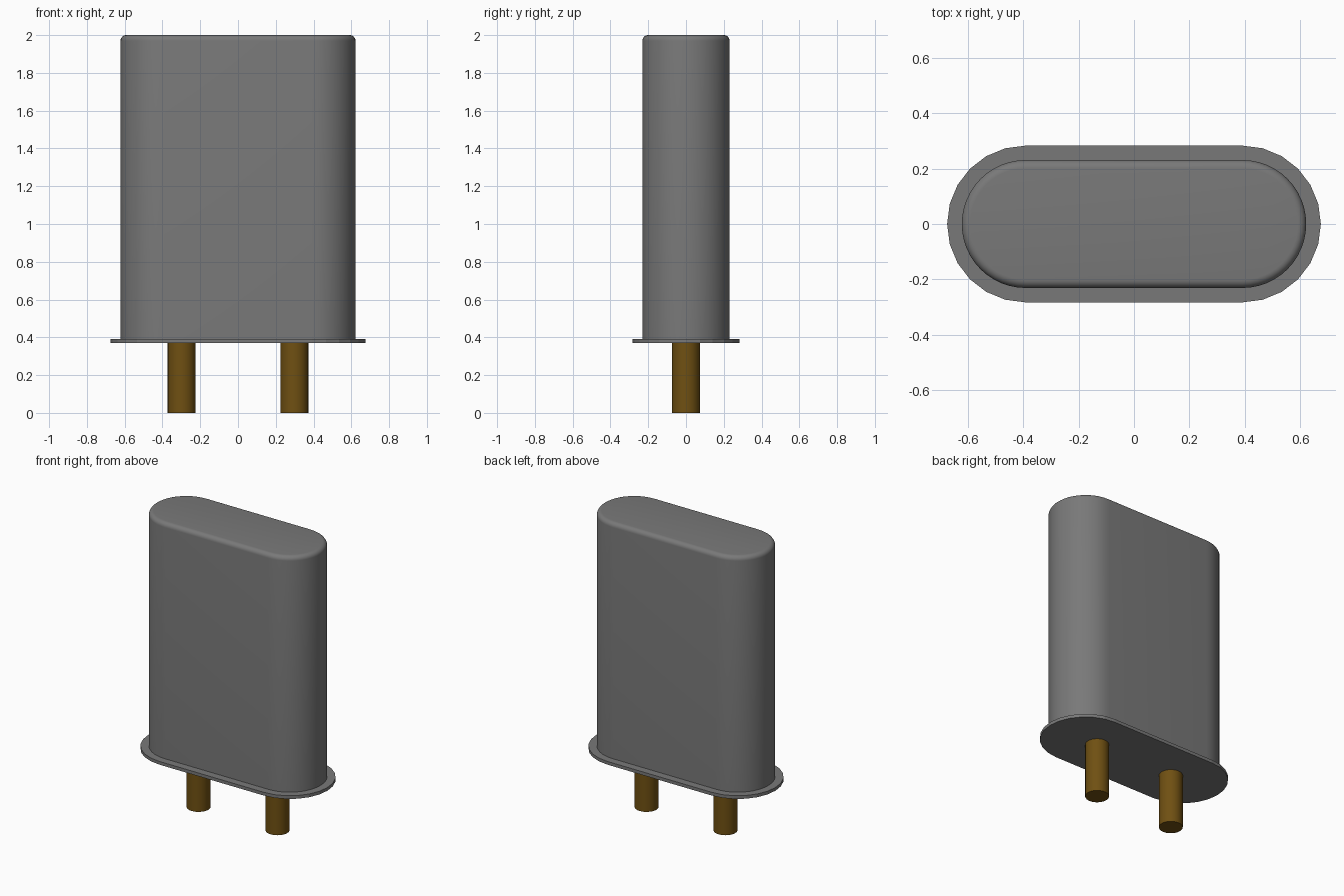
import bpy, bmesh, math

cube = bpy.data.objects.get("Cube")
if cube:
    bpy.data.objects.remove(cube, do_unlink=True)


def material(name, color):
    m = bpy.data.materials.new(name)
    m.use_nodes = True
    m.diffuse_color = color
    m.node_tree.nodes["Principled BSDF"].inputs["Base Color"].default_value = color
    return m


grey = material("metal grey", (0.19, 0.19, 0.19, 1))
brass = material("dark brass", (0.16, 0.08, 0.006, 1))


def stadium(half_x, radius, steps):
    """Outline with straight front and back and rounded ends."""
    pts = []
    for side, start in ((1, -math.pi / 2), (-1, math.pi / 2)):
        for i in range(steps + 1):
            a = start + math.pi * i / steps
            pts.append((side * half_x + radius * math.cos(a), radius * math.sin(a)))
    return pts


def loft(name, rings, mat):
    """Join stacked (outline, z) rings and cap both ends."""
    bm = bmesh.new()
    loops = [[bm.verts.new((x, y, z)) for x, y in pts] for pts, z in rings]
    n = len(loops[0])
    for low, high in zip(loops, loops[1:]):
        for i in range(n):
            j = (i + 1) % n
            bm.faces.new((low[i], low[j], high[j], high[i]))
    bm.faces.new(loops[0][::-1])
    bm.faces.new(loops[-1])
    mesh = bpy.data.meshes.new(name)
    bm.to_mesh(mesh)
    bm.free()
    mesh.materials.append(mat)
    obj = bpy.data.objects.new(name, mesh)
    bpy.context.collection.objects.link(obj)
    return obj


def smooth(obj):
    bpy.ops.object.select_all(action="DESELECT")
    obj.select_set(True)
    bpy.context.view_layer.objects.active = obj
    bpy.ops.object.shade_smooth_by_angle(angle=math.radians(35))


# Thin base flange with faceted ends
loft("base_flange", [(stadium(0.392, 0.283, 12), z) for z in (0.37, 0.392)], grey)

# Tall can with a rounded top edge
R, B, STEPS = 0.231, 0.03, 24
rings = [(stadium(0.391, R, STEPS), 0.39)]
for k in range(7):
    a = math.pi / 2 * k / 6
    rings.append((stadium(0.391, R - B + B * math.cos(a), STEPS), 2 - B + B * math.sin(a)))
smooth(loft("can", rings, grey))

# Two round contact pins
for name, x in (("left_pin", 0.298), ("right_pin", -0.298)):
    bpy.ops.mesh.primitive_cylinder_add(vertices=32, radius=0.074, depth=0.375,
                                        location=(x, 0, 0.1875))
    pin = bpy.context.object
    pin.name = name
    pin.data.materials.append(brass)
    smooth(pin)
